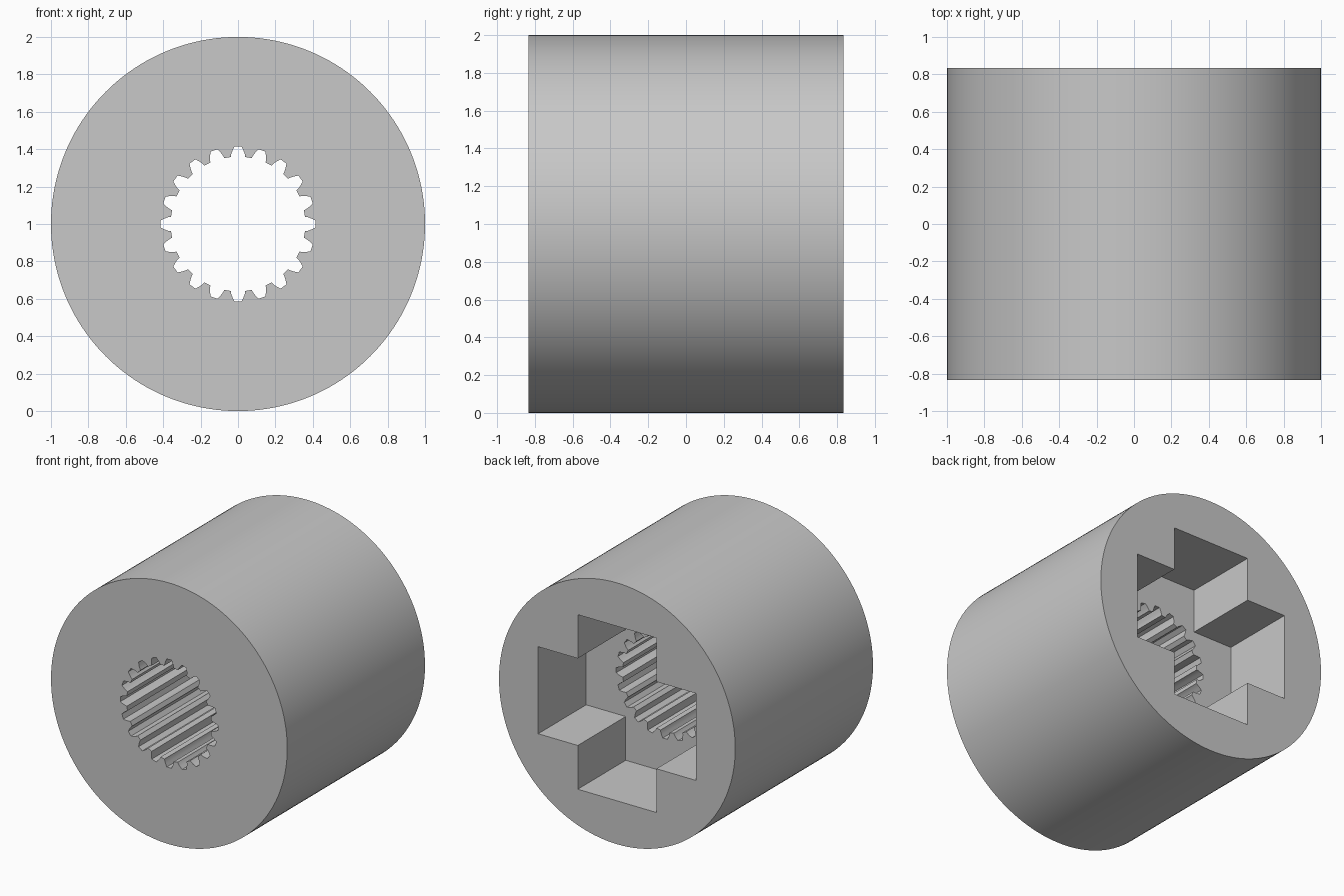
import bpy
import bmesh
from math import sin, cos, pi, radians

if "Cube" in bpy.data.objects:
    bpy.data.objects.remove(bpy.data.objects["Cube"])

HALF_LENGTH = 0.833
POCKET_DEPTH = 0.58
TEETH = 20


def prism(name, outline, y_front, y_back):
    """Extrude an (x, z) outline, centred on z = 1, along y."""
    bm = bmesh.new()
    face = bm.faces.new([bm.verts.new((x, y_front, z + 1)) for x, z in outline])
    ext = bmesh.ops.extrude_face_region(bm, geom=[face], use_keep_orig=True)
    moved = [v for v in ext["geom"] if isinstance(v, bmesh.types.BMVert)]
    bmesh.ops.translate(bm, verts=moved, vec=(0, y_back - y_front, 0))
    bmesh.ops.recalc_face_normals(bm, faces=bm.faces)
    mesh = bpy.data.meshes.new(name)
    bm.to_mesh(mesh)
    bm.free()
    obj = bpy.data.objects.new(name, mesh)
    bpy.context.collection.objects.link(obj)
    return obj


def polar(radius, angle):
    return radius * cos(angle), radius * sin(angle)


# Round sleeve body
sleeve = prism("coupling_sleeve", [polar(1, 2 * pi * i / 160) for i in range(160)],
               -HALF_LENGTH, HALF_LENGTH)

# Splined bore: each groove tapers outward with slightly curved flanks
flank = [(0.36, 6.2), (0.374, 5.6), (0.392, 4.4), (0.414, 2.7)]
groove = [(r, -a) for r, a in flank] + [(r, a) for r, a in reversed(flank)]
spline = [polar(r, 2 * pi * i / TEETH + radians(a))
          for i in range(TEETH) for r, a in groove]
bore = prism("bore_cutter", spline, -HALF_LENGTH - 0.1, HALF_LENGTH + 0.1)

# Cross-shaped pocket in the back: one quarter turned four times
a, b = 0.333, 0.668
cross = []
quarter = [(b, -a), (b, a), (a, a)]
for _ in range(4):
    cross += quarter
    quarter = [(-z, x) for x, z in quarter]
pocket = prism("pocket_cutter", cross, HALF_LENGTH - POCKET_DEPTH, HALF_LENGTH + 0.1)

# Cut the pocket and bore, then drop the cutters
bpy.ops.object.select_all(action='DESELECT')
bpy.context.view_layer.objects.active = sleeve
sleeve.select_set(True)
for cutter in (pocket, bore):
    cutter.hide_render = True
    mod = sleeve.modifiers.new(cutter.name, 'BOOLEAN')
    mod.operation = 'DIFFERENCE'
    mod.solver = 'EXACT'
    mod.object = cutter
    bpy.ops.object.modifier_apply(modifier=mod.name)
    bpy.data.objects.remove(cutter)

# Plain grey material
grey = bpy.data.materials.new("plain_grey")
grey.use_nodes = True
colour = (0.58, 0.58, 0.58, 1)
grey.diffuse_color = colour
grey.node_tree.nodes["Principled BSDF"].inputs["Base Color"].default_value = colour
sleeve.data.materials.clear()
sleeve.data.materials.append(grey)

bpy.ops.object.shade_smooth_by_angle(angle=radians(20))
